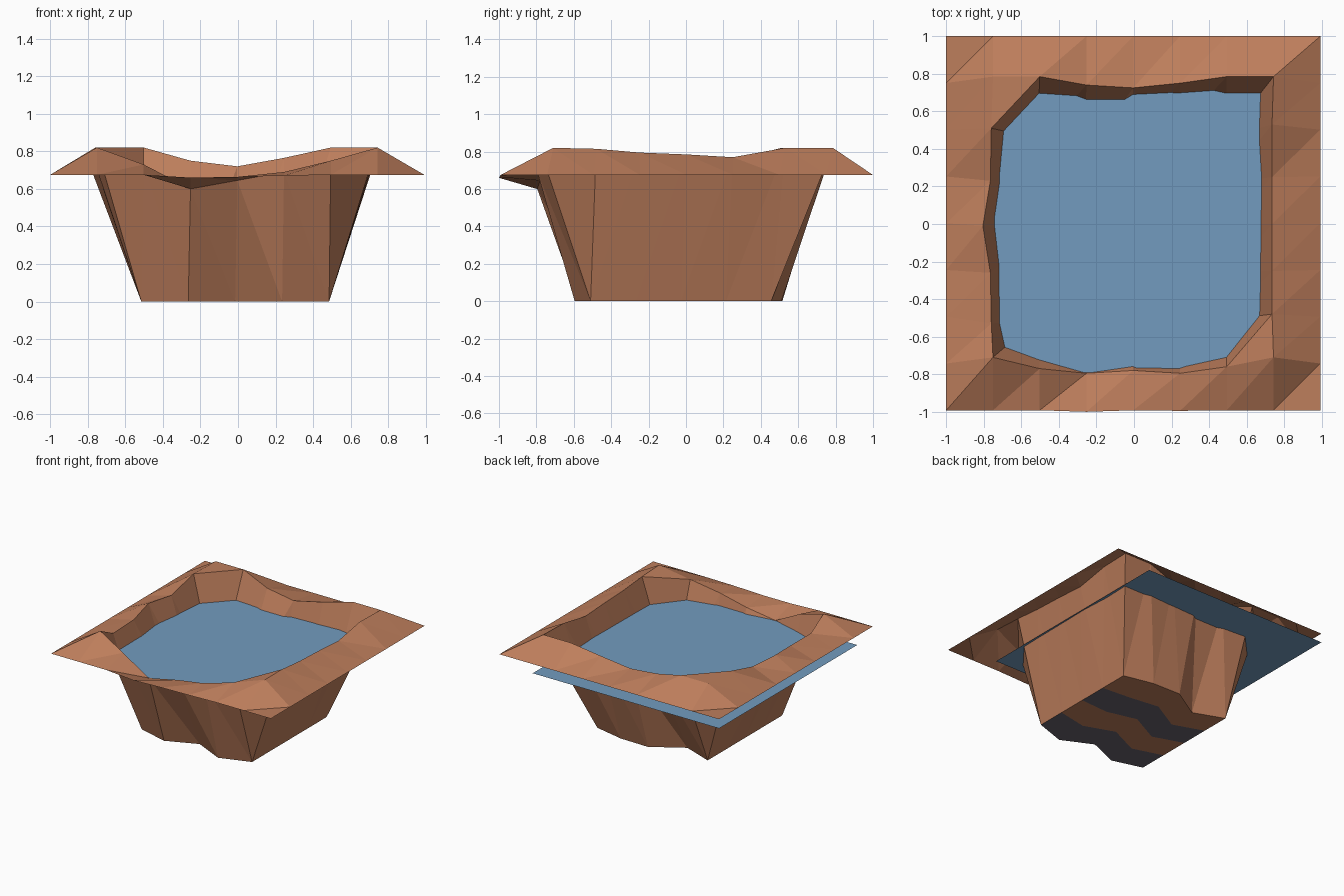
import bpy
import bmesh

if "Cube" in bpy.data.objects:
    bpy.data.objects.remove(bpy.data.objects["Cube"])


def material(name, rgb):
    m = bpy.data.materials.new(name)
    m.diffuse_color = (*rgb, 1.0)
    m.use_nodes = True
    m.node_tree.nodes["Principled BSDF"].inputs["Base Color"].default_value = m.diffuse_color
    return m


earth = material("brown earth", (0.515, 0.209, 0.107))
stone = material("dark grey stone", (0.141, 0.127, 0.156))
blue = material("water blue", (0.170, 0.330, 0.520))

# regular 9 x 9 grid, outer border at rim level
N = 9
grid = {(i, j): [-1.0 + 0.249 * i, -0.992 + 0.249 * j, 0.675]
        for i in range(N) for j in range(N)}
grid[3, 0][1:] = [-1.0, 0.66]
grid[4, 0][2] = 0.664
grid[5, 0][1:] = [-0.995, 0.67]

# raised bank, one step inside the border: (offset position, height)
front = [(-.71, .82), (-.77, .73), (-.795, .60), (-.78, .645), (-.795, .69), (-.76, .75), (-.71, .82)]
back = [(.785, .82), (.785, .82), (.74, .75), (.725, .72), (.75, .765), (.785, .82), (.785, .82)]
for k in range(7):
    grid[k + 1, 1][1:] = front[k]
    grid[k + 1, 7][1:] = back[k]
left = [(-.76, -.53, .73), (-.765, -.26, .735), (-.805, -.01, .765), (-.765, .23, .75), (-.76, .51, .82)]
right = [(.735, -.48, .815), (.735, -.25, .795), (.735, 0, .785), (.735, .25, .77), (.735, .53, .82)]
for k in range(5):
    grid[1, k + 2] = list(left[k])
    grid[7, k + 2] = list(right[k])

# flat pool floor with wavy front and back edges
floor_front = [-.51, -.58, -.475, -.595, -.51]
floor_back = [.455, .36, .515, .51, .455]
for i in range(5):
    for j in range(5):
        y = floor_front[i] + (floor_back[i] - floor_front[i]) * j / 4
        grid[i + 2, j + 2] = [-0.515 + 0.25 * i, y, 0.0]

# terrain surface, every cell split along the same diagonal
bm = bmesh.new()
v = {key: bm.verts.new(co) for key, co in grid.items()}
for i in range(N - 1):
    for j in range(N - 1):
        a, b, c, d = v[i, j], v[i + 1, j], v[i + 1, j + 1], v[i, j + 1]
        striped = 2 <= i <= 5 and j in (2, 4)   # stone rows on the floor
        for tri in ((a, b, c), (a, c, d)):
            bm.faces.new(tri).material_index = 1 if striped else 0
mesh = bpy.data.meshes.new("pond_basin")
bm.to_mesh(mesh)
bm.free()
mesh.materials.append(earth)
mesh.materials.append(stone)
bpy.context.collection.objects.link(bpy.data.objects.new("pond_basin", mesh))

# water sheet
x0, x1, y0, y1 = -1.0, 0.69, -0.79, 1.0
bpy.ops.mesh.primitive_plane_add(size=1, location=((x0 + x1) / 2, (y0 + y1) / 2, 0.6))
water = bpy.context.object
water.name = "water_surface"
water.scale = (x1 - x0, y1 - y0, 1)
water.data.materials.append(blue)
